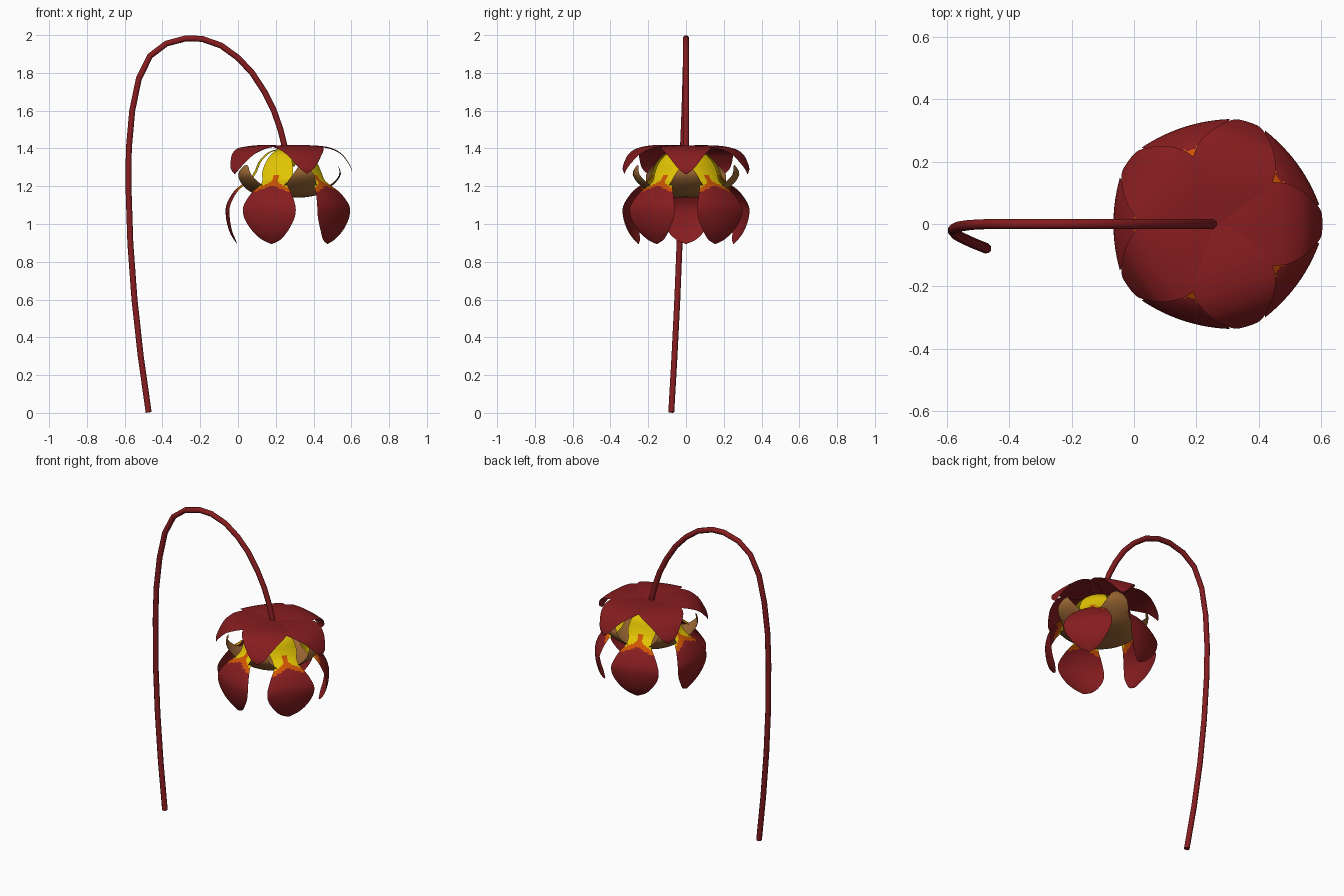
import bpy, math

if "Cube" in bpy.data.objects:
    bpy.data.objects.remove(bpy.data.objects["Cube"])

CX = 0.26  # flower axis

def mat(name, rgb):
    m = bpy.data.materials.new(name)
    m.diffuse_color = (*rgb, 1)
    m.use_nodes = True
    m.node_tree.nodes["Principled BSDF"].inputs["Base Color"].default_value = m.diffuse_color
    return m

RED = mat("deep red", (0.24, 0.012, 0.014))
YELLOW = mat("yellow", (0.76, 0.55, 0.001))
ORANGE = mat("orange", (0.62, 0.09, 0.001))
BROWN = mat("brown", (0.34, 0.14, 0.035))

def spline(pts, t):
    """Catmull-Rom point at t in 0..1 along a list of tuples."""
    n = len(pts) - 1
    f = min(max(t, 0), 1) * n
    i = min(int(f), n - 1)
    u = f - i
    p0, p1, p2, p3 = (pts[min(max(k, 0), n)] for k in (i - 1, i, i + 1, i + 2))
    return [0.5 * (2*b + (c - a)*u + (2*a - 5*b + 4*c - d)*u*u + (3*b - a - 3*c + d)*u**3)
            for a, b, c, d in zip(p0, p1, p2, p3)]

def make(name, verts, faces, mats, index=None):
    me = bpy.data.meshes.new(name)
    me.from_pydata(verts, [], faces)
    for m in mats:
        me.materials.append(m)
    ob = bpy.data.objects.new(name, me)
    bpy.context.collection.objects.link(ob)
    for k, p in enumerate(me.polygons):
        p.use_smooth = True
        if index:
            p.material_index = index[k]
    return ob

def blade(name, prof, angle, cup, mats, rule, lift=0, nu=60, nv=20):
    """Leaf-like sheet: prof holds (radius, height, half width); the sides bend inwards by cup."""
    c, s = math.cos(angle), math.sin(angle)
    verts, faces, index = [], [], []
    for i in range(nu + 1):
        r, z, w = spline(prof, i / nu)
        ra, za, _ = spline(prof, i / nu - 0.02)
        rb, zb, _ = spline(prof, i / nu + 0.02)
        d = math.hypot(rb - ra, zb - za)
        nr, nz = (zb - za) / d, -(rb - ra) / d
        w = max(w, 0.002)
        for j in range(nv + 1):
            v = 2 * j / nv - 1
            k = cup * w * v * v
            x, y = r + nr * k, w * v
            verts.append((CX + x*c - y*s, x*s + y*c, z + nz * k + lift))
    for i in range(nu):
        z = spline(prof, (i + 0.5) / nu)[1]
        for j in range(nv):
            a = i * (nv + 1) + j
            faces.append((a, a + 1, a + nv + 2, a + nv + 1))
            index.append(rule(z, abs((2 * j + 1) / nv - 1)))
    return make(name, verts, faces, mats, index)

# Sepals and petals, five each, alternating
SEPAL = [(0, 1.405, 0.01), (0.05, 1.41, 0.075), (0.11, 1.415, 0.116), (0.17, 1.414, 0.133),
         (0.235, 1.402, 0.128), (0.29, 1.371, 0.100), (0.325, 1.325, 0.066),
         (0.342, 1.290, 0.038), (0.343, 1.264, 0.005)]
PETAL = [(0.02, 1.40, 0.03), (0.09, 1.385, 0.05), (0.145, 1.337, 0.072), (0.172, 1.28, 0.086),
         (0.198, 1.240, 0.076), (0.235, 1.213, 0.078), (0.282, 1.172, 0.112), (0.322, 1.10, 0.145),
         (0.323, 1.03, 0.14), (0.305, 0.96, 0.10), (0.28, 0.915, 0.055), (0.265, 0.895, 0.006)]

def petal_colour(z, v):
    # red blade, orange band with a streak up the middle, yellow claw
    if z < 1.205 - 0.03 * v:
        return 0
    return 1 if z < 1.23 - 0.03 * v or (v < 0.2 and z < 1.26) else 2

for k in range(5):
    a = math.radians(72 * k)
    blade(f"sepal_{k+1}", SEPAL, a, 0.05, [RED], lambda z, v: 0, lift=0.001 * k)
    blade(f"petal_{k+1}", PETAL, a + math.radians(36), 0.14, [RED, ORANGE, YELLOW], petal_colour)

# Upturned umbrella style with five hooked lobes
BOWL = [(0, 1.14), (0.10, 1.142), (0.17, 1.158), (0.222, 1.19),
        (0.262, 1.225), (0.285, 1.268), (0.268, 1.312)]
NA, NR = 120, 16
verts, faces = [(CX, 0, 1.14)], []
for i in range(1, NR + 1):
    for j in range(NA):
        a = 2 * math.pi * j / NA
        lobe = ((1 + math.cos(5 * a)) / 2) ** 1.7
        r, z = spline(BOWL, i / NR * (0.5 + 0.5 * lobe))
        verts.append((CX + r * math.cos(a), r * math.sin(a), z))
for j in range(NA):
    k = (j + 1) % NA
    faces.append((0, 1 + k, 1 + j))
    for i in range(NR - 1):
        b = 1 + i * NA
        faces.append((b + j, b + k, b + NA + k, b + NA + j))
make("umbrella_style", verts, faces, [BROWN])

# Ovary hidden between the petals
bpy.ops.mesh.primitive_uv_sphere_add(segments=20, ring_count=12, radius=0.055, location=(CX, 0, 1.345))
ovary = bpy.context.object
ovary.name = "ovary"
ovary.data.materials.append(YELLOW)
bpy.ops.object.shade_smooth()

# Arching stem, eight-sided tube
PATH = [(-0.473, -0.078, 0.003), (-0.515, -0.061, 0.30), (-0.548, -0.046, 0.60), (-0.57, -0.034, 0.90),
        (-0.58, -0.022, 1.20), (-0.578, -0.016, 1.40), (-0.56, -0.008, 1.60), (-0.525, -0.003, 1.77),
        (-0.465, 0, 1.89), (-0.38, 0, 1.955), (-0.275, 0, 1.983), (-0.19, 0, 1.98), (-0.09, 0, 1.945),
        (0.0, 0, 1.88), (0.075, 0, 1.80), (0.14, 0, 1.70), (0.19, 0, 1.60), (0.225, 0, 1.50), (0.25, 0, 1.40)]
cu = bpy.data.curves.new("stem", 'CURVE')
cu.dimensions = '3D'
cu.bevel_depth = 0.017
cu.bevel_resolution = 2
cu.use_fill_caps = True
sp = cu.splines.new('POLY')
sp.points.add(len(PATH) - 1)
for p, co in zip(sp.points, PATH):
    p.co = (*co, 1)
sp.use_smooth = True
cu.materials.append(RED)
stem = bpy.data.objects.new("stem", cu)
bpy.context.collection.objects.link(stem)
bpy.ops.object.select_all(action='DESELECT')
stem.select_set(True)
bpy.context.view_layer.objects.active = stem
bpy.ops.object.convert(target='MESH')
bpy.ops.object.shade_smooth_by_angle(angle=math.radians(50))
